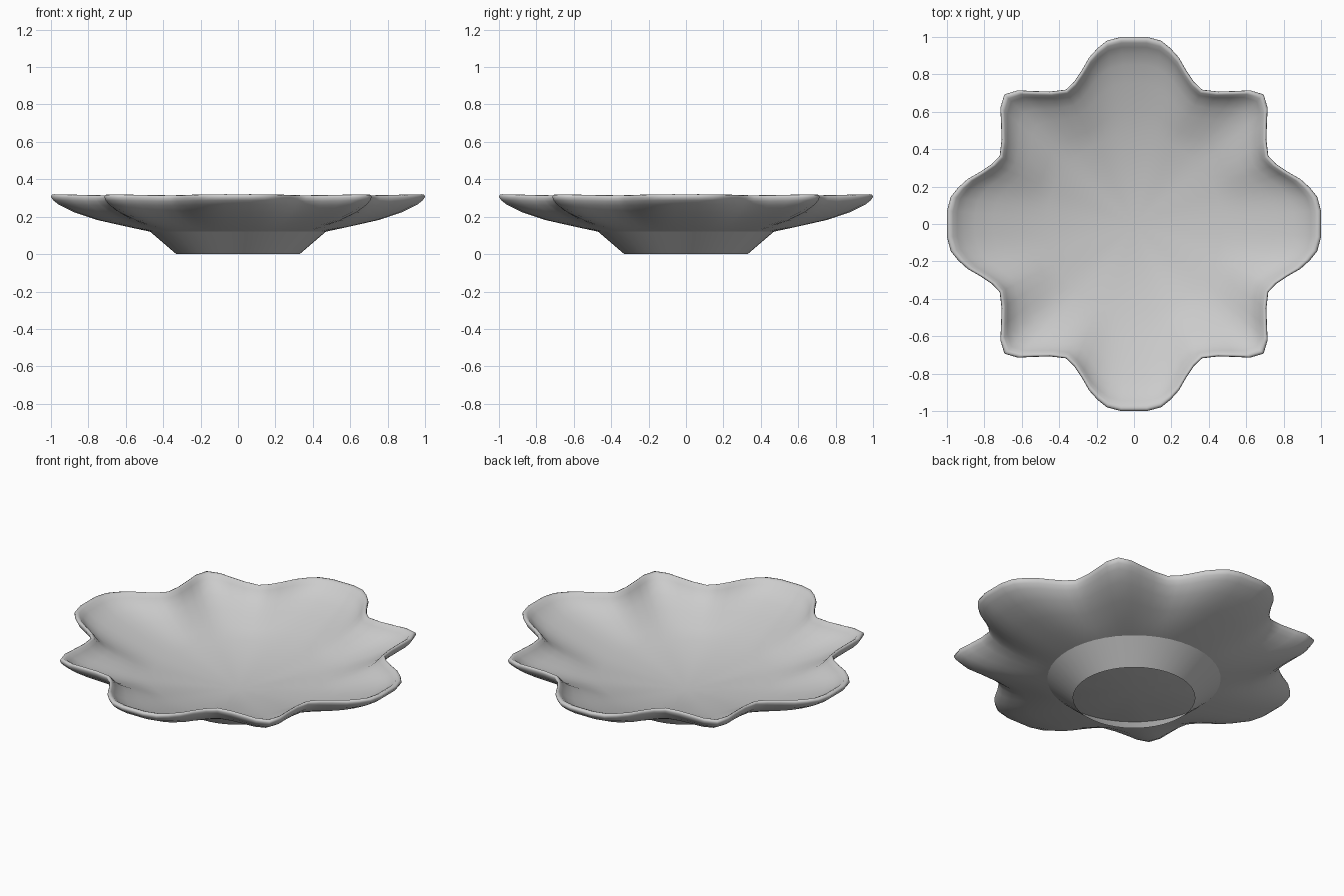
import bpy, bmesh, math

if "Cube" in bpy.data.objects:
    bpy.data.objects.remove(bpy.data.objects["Cube"])

# Rim outline for one eighth of the dish, from the x axis to the diagonal
EIGHTH = [(1.0, 0.0), (1.0, 0.07), (0.98, 0.145), (0.94, 0.195), (0.89, 0.24),
          (0.82, 0.28), (0.76, 0.32), (0.718, 0.365), (0.708, 0.45),
          (0.711, 0.55), (0.715, 0.62), (0.693, 0.693)]
FOOT_R = 0.47

# Section through a long lobe: underside, rounded rim, then inside
SECTION = [(0.47, 0.12), (0.60, 0.148), (0.75, 0.182), (0.88, 0.225),
           (0.96, 0.265), (0.988, 0.288), (1.0, 0.306), (0.995, 0.317),
           (0.983, 0.32), (0.968, 0.314), (0.945, 0.294), (0.91, 0.268),
           (0.85, 0.24), (0.75, 0.206), (0.60, 0.163), (0.47, 0.13)]


def outline():
    quarter = EIGHTH + [(y, x) for x, y in EIGHTH[-2:0:-1]]
    polar = [(math.atan2(y, x), math.hypot(x, y)) for x, y in quarter]
    return [(a + k * math.pi / 2, r) for k in range(4) for a, r in polar]


def finish(bm, name, angle):
    bmesh.ops.recalc_face_normals(bm, faces=bm.faces)
    me = bpy.data.meshes.new(name)
    bm.to_mesh(me)
    bm.free()
    ob = bpy.data.objects.new(name, me)
    bpy.context.collection.objects.link(ob)
    bpy.ops.object.select_all(action='DESELECT')
    ob.select_set(True)
    bpy.context.view_layer.objects.active = ob
    bpy.ops.object.shade_smooth_by_angle(angle=math.radians(angle))
    return ob


def bridge(bm, a, b):
    n = len(a)
    for i in range(n):
        j = (i + 1) % n
        bm.faces.new((a[i], a[j], b[j], b[i]))


# Lobed dish: the lobes grow from the round foot line out to the rim
rim = outline()
bm = bmesh.new()
rings = []
for r, z in SECTION:
    t = (r - FOOT_R) / (1 - FOOT_R)
    ring = []
    for a, big in rim:
        rad = FOOT_R + t * (big - FOOT_R)
        dip = 0.03 * (1 - big) * t
        ring.append(bm.verts.new((rad * math.cos(a), rad * math.sin(a), z - dip)))
    rings.append(ring)
for a, b in zip(rings, rings[1:]):
    bridge(bm, a, b)
# Shallow conical centres below and inside
for ring, z in ((rings[0], 0.05), (rings[-1], 0.06)):
    c = bm.verts.new((0, 0, z))
    for i in range(len(ring)):
        bm.faces.new((ring[i], ring[(i + 1) % len(ring)], c))
finish(bm, "lobed_dish", 80)

# Hollow flared foot
bm = bmesh.new()
N = 48
foot = [[bm.verts.new((r * math.cos(2 * math.pi * i / N),
                       r * math.sin(2 * math.pi * i / N), z)) for i in range(N)]
        for r, z in ((0.33, 0.0), (0.472, 0.122))]
bridge(bm, *foot)
finish(bm, "flared_foot", 30)
